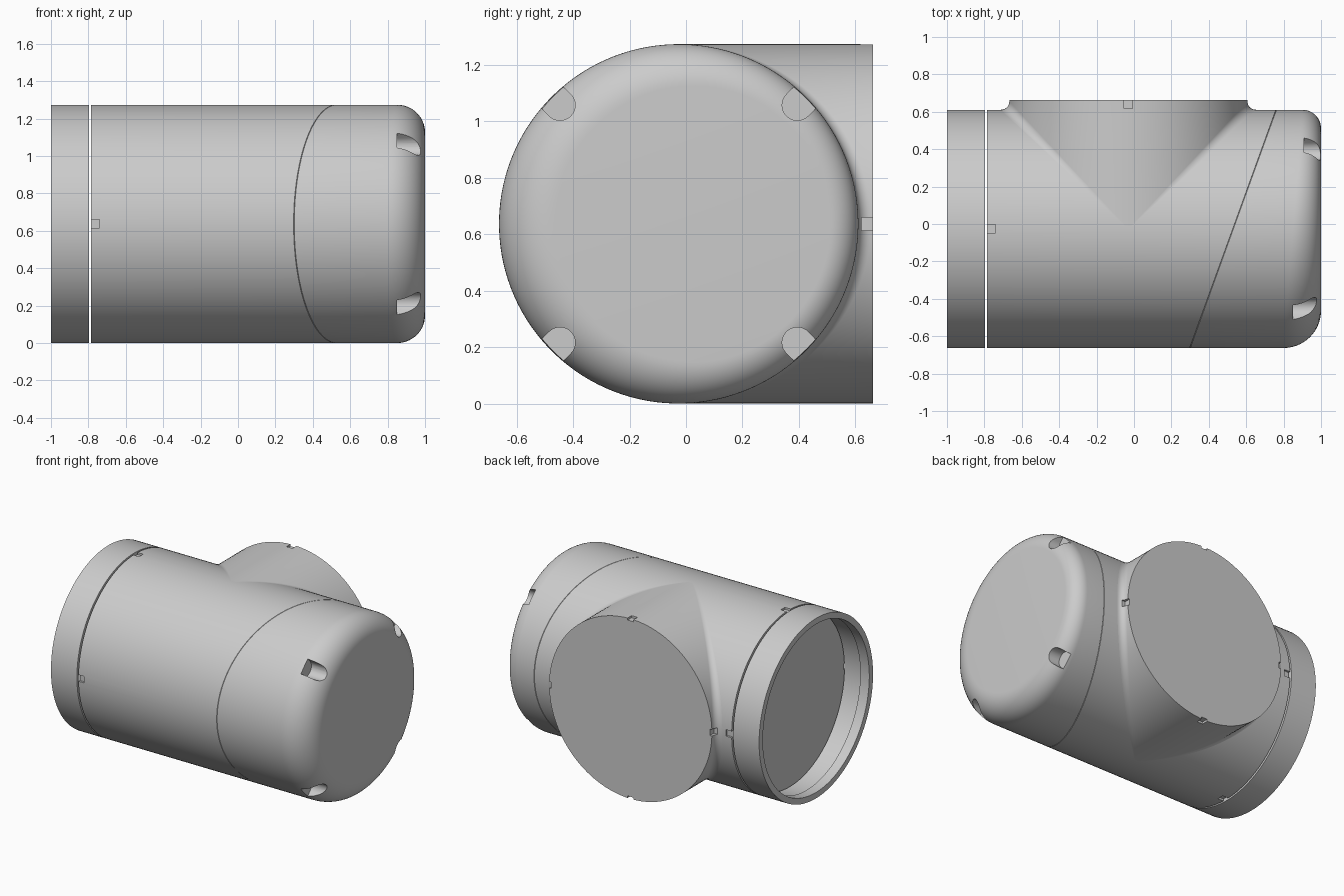
import bpy, bmesh
from math import sin, cos, pi, radians
from mathutils import Matrix, Vector

if "Cube" in bpy.data.objects:
    bpy.data.objects.remove(bpy.data.objects["Cube"], do_unlink=True)

R, YC, ZC = 0.637, -0.026, 0.637      # shared radius and main axis
BX, BY = -0.03, 0.663                 # branch axis x, branch end y
N = 128
ANGLES = [2 * pi * (i + 0.5) / N for i in range(N)]
QUARTERS = [k * pi / 2 for k in range(4)]

grey = bpy.data.materials.new("plain grey")
grey.use_nodes = True
grey.diffuse_color = (0.6, 0.6, 0.6, 1)
grey.node_tree.nodes["Principled BSDF"].inputs["Base Color"].default_value = (0.6, 0.6, 0.6, 1)


def make_object(name, bm):
    bmesh.ops.recalc_face_normals(bm, faces=bm.faces)
    mesh = bpy.data.meshes.new(name)
    bm.to_mesh(mesh)
    bm.free()
    mesh.materials.append(grey)
    ob = bpy.data.objects.new(name, mesh)
    bpy.context.collection.objects.link(ob)
    return ob


def loft(name, rings, closed=False):
    """Skin a list of point rings; cap both ends, or join last to first."""
    bm = bmesh.new()
    loops = [[bm.verts.new(p) for p in ring] for ring in rings]
    pairs = list(zip(loops, loops[1:]))
    if closed:
        pairs.append((loops[-1], loops[0]))
    else:
        bm.faces.new(loops[0])
        bm.faces.new(loops[-1])
    for a, b in pairs:
        for i in range(N):
            j = (i + 1) % N
            bm.faces.new((a[i], a[j], b[j], b[i]))
    return make_object(name, bm)


def main_ring(x, r=R):
    """Ring round the main axis; x and r may be functions of the angle."""
    val = lambda v, a: v(a) if callable(v) else v
    return [(val(x, a), YC + val(r, a) * cos(a), ZC + val(r, a) * sin(a)) for a in ANGLES]


def seam(offset=0, r=R):
    """Slanted joint between body and end cap."""
    return main_ring(lambda a: 0.539 + 0.362 * (YC + r * cos(a)) + offset, r)


def shade(ob):
    bpy.ops.object.select_all(action='DESELECT')
    ob.select_set(True)
    bpy.context.view_layer.objects.active = ob
    bpy.ops.object.shade_smooth_by_angle(angle=radians(30))


def cut(ob, cutters):
    """Subtract cutter meshes, then shade."""
    for c in cutters:
        c.hide_render = True
        mod = ob.modifiers.new("cut", 'BOOLEAN')
        mod.operation, mod.solver, mod.object = 'DIFFERENCE', 'EXACT', c
    dg = bpy.context.evaluated_depsgraph_get()
    ob.data = bpy.data.meshes.new_from_object(ob.evaluated_get(dg))
    ob.modifiers.clear()
    for c in cutters:
        bpy.data.objects.remove(c, do_unlink=True)
    shade(ob)


def block(centre, size, turn):
    bm = bmesh.new()
    m = Matrix.Translation(centre) @ turn @ Matrix.Diagonal((*size, 1))
    bmesh.ops.create_cube(bm, size=1, matrix=m)
    return make_object("notch_cutter", bm)


# Open end ring: narrow lip in front, wider bore behind
end_ring = loft("end_ring", [main_ring(x, r) for x, r in (
    (-0.797, R), (-1, R), (-1, 0.595), (-0.93, 0.595), (-0.93, 0.607),
    (-0.797, 0.607))], closed=True)
shade(end_ring)

# Main body with four small index notches beside the gap
body = loft("main_body", [main_ring(-0.785), seam(-0.002), seam(0, R - 0.003)])
cut(body, [block((-0.765, YC + R * cos(a), ZC + R * sin(a)), (0.05, 0.03, 0.046),
                 Matrix.Rotation(a, 4, 'X')) for a in QUARTERS])

# Rounded end cap; the edge radius grows toward the front
fillet = lambda a: 0.15 - 0.05 * cos(a)
rings = [seam(0, R - 0.003), seam(0.002)]
for k in range(15):
    t = k / 14 * pi / 2
    rings.append(main_ring(lambda a: 1 - fillet(a) * (1 - sin(t)),
                           lambda a: R - fillet(a) * (1 - cos(t))))
cap = loft("end_cap", rings)


def u_pocket(a, floor, r=0.054):
    """U-shaped cutter running along x, open outward."""
    bm = bmesh.new()
    arc = [(r * cos(t), r * sin(t)) for t in (pi / 2 + pi * i / 16 for i in range(17))]
    outline = arc + [(0.2, -r), (0.2, r)]
    turn = Matrix.Translation((0, YC, ZC)) @ Matrix.Rotation(a, 4, 'X')
    face = bm.faces.new([bm.verts.new(turn @ Vector((floor, 0.595 + u, v))) for u, v in outline])
    new = bmesh.ops.extrude_face_region(bm, geom=[face])["geom"]
    bmesh.ops.translate(bm, vec=(0.4, 0, 0),
                        verts=[g for g in new if isinstance(g, bmesh.types.BMVert)])
    return make_object("pocket_cutter", bm)


cut(cap, [u_pocket(radians(d), 0.91 if abs(d) < 90 else 0.85) for d in (45, -45, 135, -135)])


# Side branch, blended into the body by a concave fillet
def branch_ring(y_of, x_out=lambda c: 0):
    pts = []
    for a in ANGLES:
        c = abs(cos(a))
        side = 1 if cos(a) > 0 else -1
        pts.append((BX + side * (R * c + x_out(c)), y_of(c), ZC + R * sin(a)))
    return pts


F = 0.045
rings = [branch_ring(lambda c: BY)]
for k in range(9):
    t = k / 8 * pi / 2
    rings.append(branch_ring(lambda c: YC + R * c + F * c * (1 - sin(t)),
                             lambda c: F * c * (1 - cos(t))))
rings.append([(BX + 0.5 * cos(a), YC, ZC + 0.5 * sin(a)) for a in ANGLES])
branch = loft("side_branch", rings)
cut(branch, [block((BX + R * cos(a), BY - 0.015, ZC + R * sin(a)), (0.03, 0.06, 0.046),
                   Matrix.Rotation(-a, 4, 'Y')) for a in QUARTERS])
